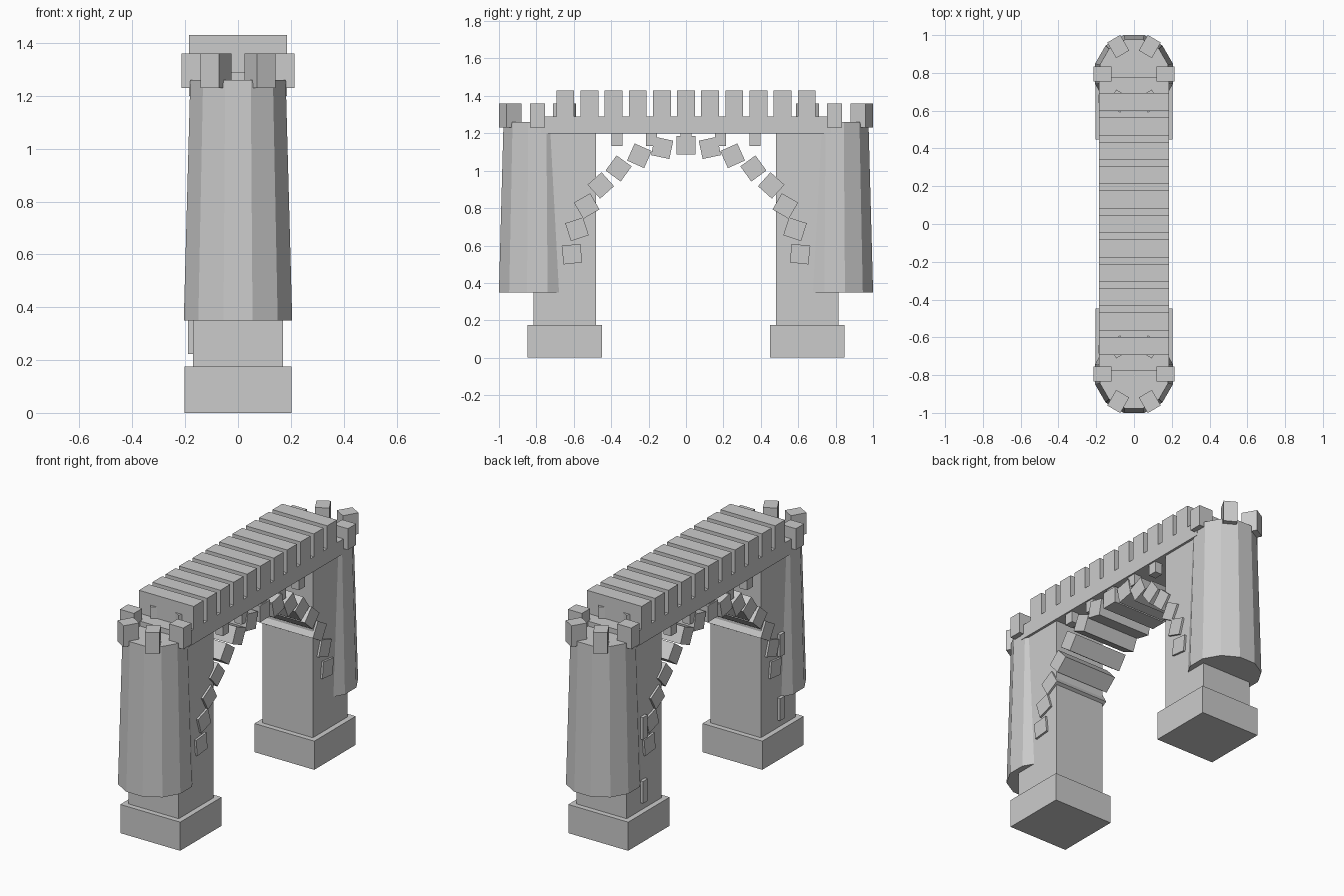
import bpy, bmesh
from math import sin, cos, radians
from mathutils import Matrix

if "Cube" in bpy.data.objects:
    bpy.data.objects.remove(bpy.data.objects["Cube"])


def finish(name, bm):
    me = bpy.data.meshes.new(name)
    bm.to_mesh(me)
    bm.free()
    ob = bpy.data.objects.new(name, me)
    bpy.context.collection.objects.link(ob)
    return ob


def box(name, centre, size, rot=0, axis='Z'):
    bm = bmesh.new()
    bmesh.ops.create_cube(bm, size=1)
    m = Matrix.Translation(centre) @ Matrix.Rotation(rot, 4, axis) @ Matrix.Diagonal((*size, 1))
    bmesh.ops.transform(bm, matrix=m, verts=bm.verts)
    return finish(name, bm)


def tower(name, y, z0, z1, r0, r1):
    bm = bmesh.new()
    bmesh.ops.create_cone(bm, cap_ends=True, segments=12, radius1=r0, radius2=r1, depth=z1 - z0)
    m = Matrix.Translation((0, y, (z0 + z1) / 2)) @ Matrix.Rotation(radians(15), 4, 'Z')
    bmesh.ops.transform(bm, matrix=m, verts=bm.verts)
    return finish(name, bm)


# Both gate ends
for s in (-1, 1):
    box("pier_base", (0, s * 0.648, 0.0875), (0.405, 0.40, 0.175))
    box("pier", (0, s * 0.648, 0.685), (0.34, 0.335, 1.03))
    tower("tower", s * 0.795, 0.35, 1.26, 0.2125, 0.187)

    # Ring of six battlement blocks on each tower
    for i in range(6):
        a = radians(60 * i)
        box("tower_merlon", (0.167 * cos(a), s * 0.795 + 0.167 * sin(a), 1.295),
            (0.095, 0.08, 0.13), a)

    # Narrow window slits on the left face
    for z in (0.29, 0.68):
        box("window_slit", (-0.177, s * 0.662, z), (0.024, 0.045, 0.135))

# Walkway deck and its battlements
box("deck", (0, 0, 1.245), (0.37, 1.55, 0.09))
for k in range(-5, 6):
    box("deck_merlon", (0, 0.129 * k, 1.3575), (0.37, 0.095, 0.145))

# Arch stones along an ellipse
for k in range(-7, 8):
    t = radians(12 * k)
    box("arch_stone", (0, 0.613 * sin(t), 0.486 + 0.65 * cos(t)), (0.365, 0.1, 0.1), t, 'X')

# Corbels under the deck edges
for k in range(-2, 3):
    for s in (-1, 1):
        box("corbel", (s * 0.15, 0.184 * k, 1.167), (0.05, 0.058, 0.07))
